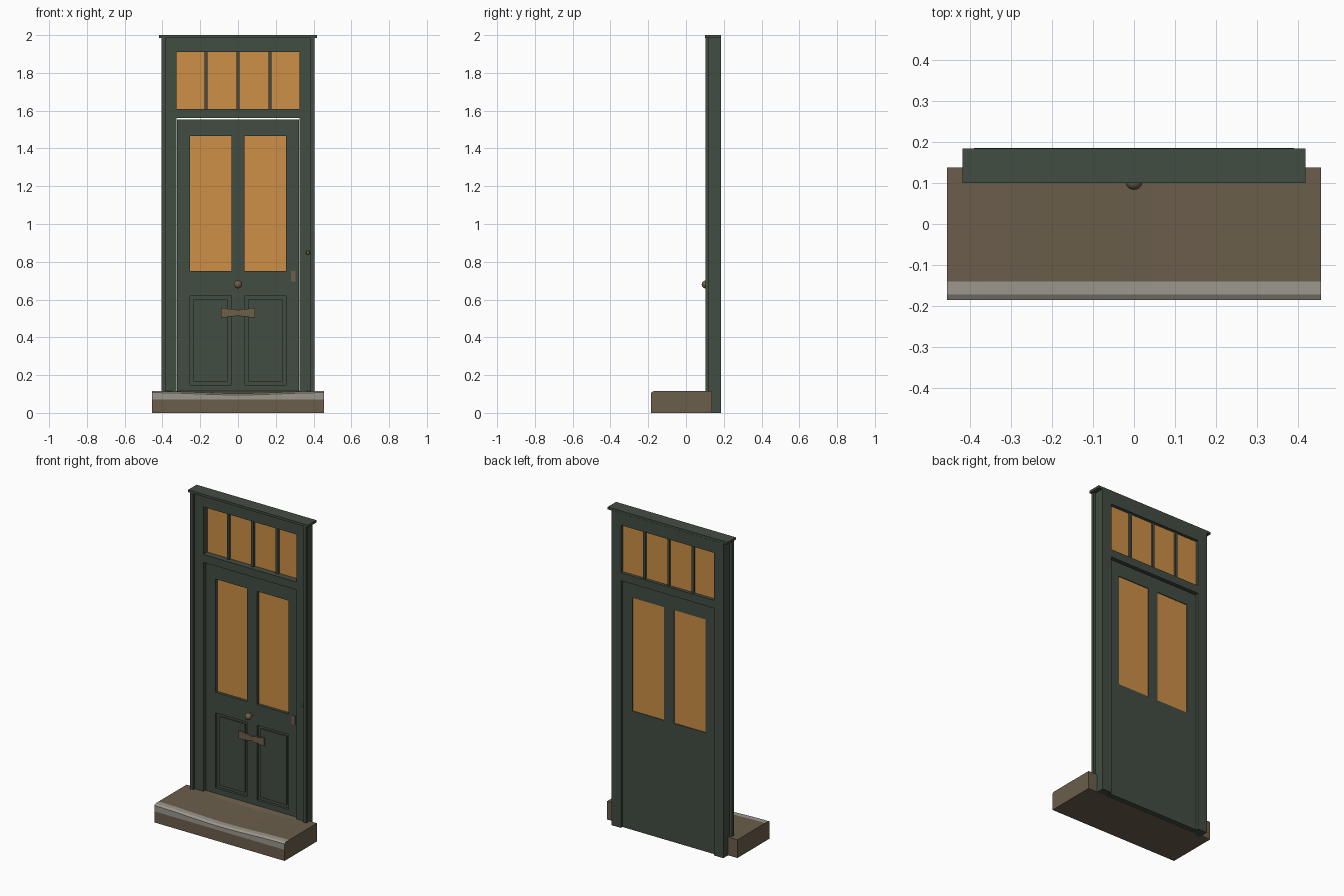
import bpy, bmesh, math
from mathutils import Matrix

if "Cube" in bpy.data.objects:
    bpy.data.objects.remove(bpy.data.objects["Cube"], do_unlink=True)


def make_mat(name, srgb):
    col = [(c / 255 / 12.92) if c < 11 else ((c / 255 + 0.055) / 1.055) ** 2.4 for c in srgb] + [1]
    m = bpy.data.materials.new(name)
    m.use_nodes = True
    m.diffuse_color = col
    bsdf = m.node_tree.nodes["Principled BSDF"]
    bsdf.inputs["Base Color"].default_value = col
    bsdf.inputs["Roughness"].default_value = 0.8
    return m


GREEN = make_mat("dark_green_paint", (66, 77, 66))
GLASS = make_mat("amber_glass", (205, 143, 70))
STONE = make_mat("brown_stone", (107, 94, 75))
WORN = make_mat("worn_grey_edge", (156, 151, 141))
BRASS = make_mat("aged_brass", (112, 95, 74))


def finish(name, bm, *mats):
    bmesh.ops.recalc_face_normals(bm, faces=bm.faces)
    me = bpy.data.meshes.new(name)
    bm.to_mesh(me)
    bm.free()
    ob = bpy.data.objects.new(name, me)
    bpy.context.collection.objects.link(ob)
    for m in mats:
        me.materials.append(m)
    return ob


def add_box(bm, x, y, z):
    """Box from three (low, high) ranges."""
    vs = bmesh.ops.create_cube(bm, size=1)["verts"]
    for v in vs:
        v.co = [r[0] if c < 0 else r[1] for c, r in zip(v.co, (x, y, z))]


def boxes(name, mat, ranges):
    bm = bmesh.new()
    for r in ranges:
        add_box(bm, *r)
    return finish(name, bm, mat)


def both(x0, x1):
    return [(-x1, -x0), (x0, x1)]


# Frame: jambs, head and transom rail
OPEN, OUT = 0.325, 0.39
FRAME_Y = (0.118, 0.185)
DOOR_Y = (0.14, 0.17)
across = (-OPEN, OPEN)
boxes("door_frame", GREEN,
      [(x, FRAME_Y, (0, 1.985)) for x in both(OPEN, OUT)]
      + [(across, FRAME_Y, z) for z in ((1.56, 1.61), (1.91, 1.985))])
boxes("outer_moulding", GREEN, [(x, (0.102, 0.122), (0.11, 1.985)) for x in both(0.385, 0.405)])
boxes("frame_cap", GREEN, [((-0.418, 0.418), (0.1, 0.184), (1.985, 2.0))])

# Fanlight above the door
boxes("fanlight_bars", GREEN, [((x - 0.008, x + 0.008), (0.143, 0.175), (1.61, 1.91))
                               for x in (-0.17, 0, 0.17)])
boxes("fanlight_glass", GLASS, [(across, (0.158, 0.165), (1.61, 1.91))])

# Door leaf: stiles, rails and centre post around the openings
STILE, POST, TOP = 0.255, 0.035, 1.553
inner = (-STILE, STILE)
leaf = [(x, DOOR_Y, (0, TOP)) for x in both(STILE, 0.323)]
leaf += [(inner, DOOR_Y, z) for z in ((0, 0.147), (0.62, 0.75), (1.465, TOP))]
leaf += [((-POST, POST), DOOR_Y, z) for z in ((0.147, 0.62), (0.75, 1.465))]
boxes("door_leaf", GREEN, leaf)
boxes("door_glass", GLASS, [(x, (0.158, 0.165), (0.75, 1.465)) for x in both(POST, STILE)])
boxes("lower_panels", GREEN, [(x, (0.156, 0.17), (0.147, 0.62)) for x in both(POST, STILE)])
boxes("panel_fields", GREEN, [(x, (0.148, 0.158), (0.167, 0.6))
                              for x in both(POST + 0.02, STILE - 0.02)])

# Door step: worn section swept along x
bm = bmesh.new()
N = 24
rings = []
for i in range(N + 1):
    x = -0.455 + 0.91 * i / N
    dip = 0.012 * math.cos(math.pi * x / 0.91) ** 2
    section = [(0.137, 0), (-0.185, 0), (-0.185, 0.07), (-0.185, 0.107 - dip),
               (-0.172, 0.115 - dip), (-0.14, 0.115 - dip), (0.1, 0.115 - dip * 0.6), (0.137, 0.115)]
    rings.append([bm.verts.new((x, y, z)) for y, z in section])
n = len(rings[0])
for a, b in zip(rings, rings[1:]):
    for j in range(n):
        k = (j + 1) % n
        f = bm.faces.new((a[j], a[k], b[k], b[j]))
        f.material_index = 1 if j in (2, 3, 4) else 0
bm.faces.new(rings[0])
bm.faces.new(rings[-1])
finish("door_step", bm, STONE, WORN)

# Round knob on a short stem
bm = bmesh.new()
bmesh.ops.create_uvsphere(bm, u_segments=20, v_segments=12, radius=0.021,
                          matrix=Matrix.Translation((0, 0.104, 0.68)))
bmesh.ops.create_cone(bm, cap_ends=True, segments=16, radius1=0.009, radius2=0.009, depth=0.034,
                      matrix=Matrix.Translation((0, 0.125, 0.68)) @ Matrix.Rotation(math.pi / 2, 4, 'X'))
knob = finish("door_knob", bm, BRASS)

# Bell push on the jamb
bm = bmesh.new()
bmesh.ops.create_cone(bm, cap_ends=True, segments=16, radius1=0.011, radius2=0.008, depth=0.01,
                      matrix=Matrix.Translation((0.37, 0.114, 0.848)) @ Matrix.Rotation(math.pi / 2, 4, 'X'))
bell = finish("bell_push", bm, BRASS)

# Lock plate and waisted letter plate
boxes("lock_plate", BRASS, [((0.281, 0.304), (0.134, 0.141), (0.695, 0.75))])
bm = bmesh.new()
half = [(-0.09, 0.024), (-0.062, 0.024), (-0.052, 0.02), (-0.025, 0.02), (0, 0.014)]
top = half + [(-x, h) for x, h in reversed(half[:-1])]
outline = [(x, h) for x, h in top] + [(x, -h) for x, h in reversed(top)]
face = bm.faces.new([bm.verts.new((x, 0.141, 0.53 + h)) for x, h in outline])
new = bmesh.ops.extrude_face_region(bm, geom=[face])["geom"]
bmesh.ops.translate(bm, vec=(0, -0.009, 0), verts=[v for v in new if isinstance(v, bmesh.types.BMVert)])
finish("letter_plate", bm, BRASS)

# Smooth shading on the turned parts
for ob in (knob, bell):
    bpy.ops.object.select_all(action='DESELECT')
    ob.select_set(True)
    bpy.context.view_layer.objects.active = ob
    bpy.ops.object.shade_smooth_by_angle(angle=math.radians(40))
